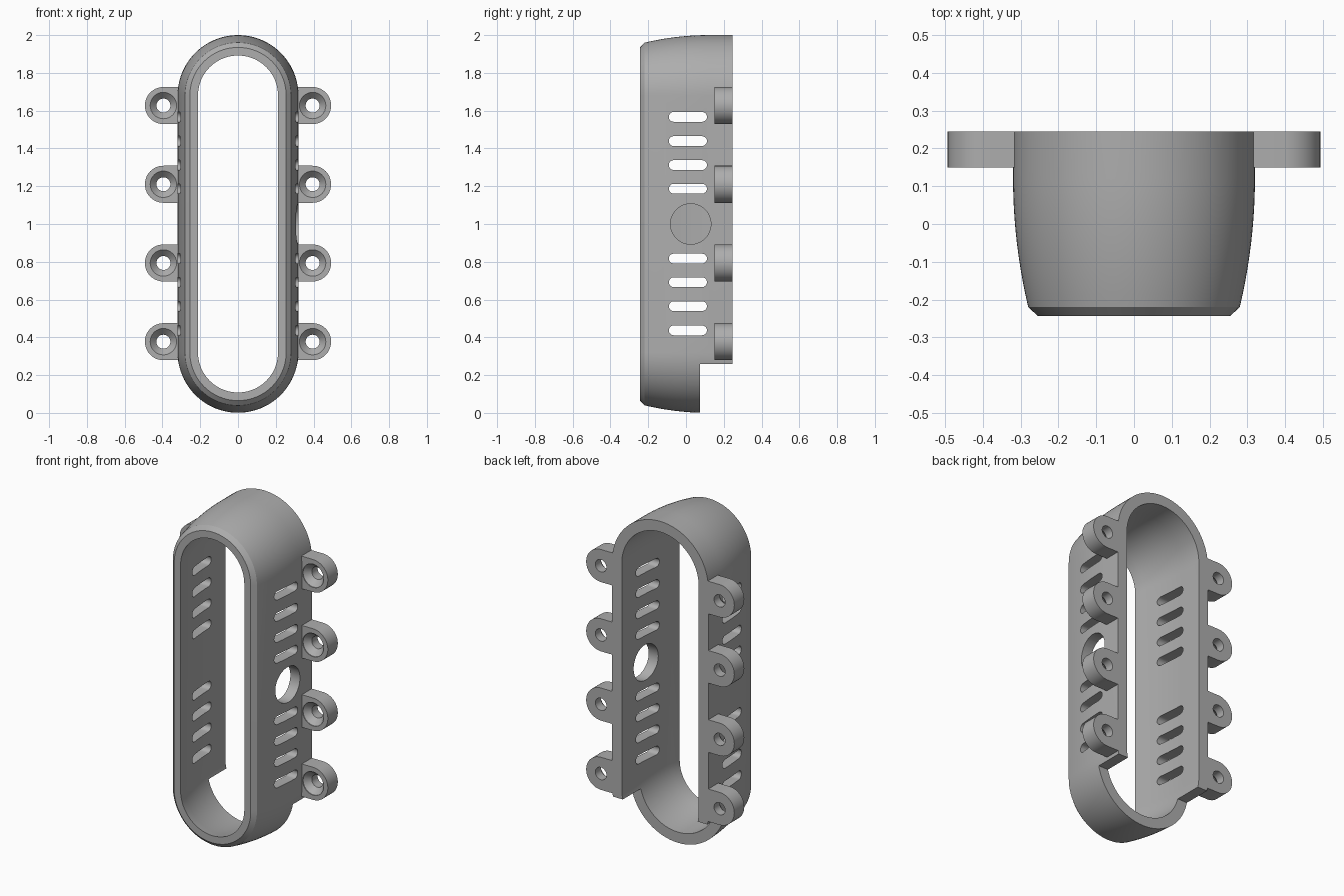
import bpy, bmesh, math
from mathutils import Vector

cube = bpy.data.objects.get("Cube")
if cube:
    bpy.data.objects.remove(cube)

grey = bpy.data.materials.new("plain grey")
grey.use_nodes = True
grey.diffuse_color = (0.42, 0.42, 0.42, 1)
grey.node_tree.nodes["Principled BSDF"].inputs["Base Color"].default_value = (0.42, 0.42, 0.42, 1)


def stadium(radius, half, segments):
    """Upright rounded slot outline as (u, v) pairs."""
    points = []
    for sign, start in ((1, 0), (-1, math.pi)):
        for i in range(segments + 1):
            a = start + math.pi * i / segments
            points.append((radius * math.cos(a), sign * half + radius * math.sin(a)))
    return points


def circle(radius, segments=48):
    return [(radius * math.cos(math.tau * i / segments),
             radius * math.sin(math.tau * i / segments)) for i in range(segments)]


def loft(bm, loops, closed=False):
    """Skin a list of 3D loops; cap the ends, or join the last to the first."""
    rings = [[bm.verts.new(p) for p in loop] for loop in loops]
    n = len(rings[0])
    pairs = list(zip(rings, rings[1:])) + ([(rings[-1], rings[0])] if closed else [])
    for a, b in pairs:
        for i in range(n):
            j = (i + 1) % n
            bm.faces.new((a[i], a[j], b[j], b[i]))
    if not closed:
        bm.faces.new(rings[0])
        bm.faces.new(rings[-1])


def finish(bm, name):
    bmesh.ops.recalc_face_normals(bm, faces=bm.faces)
    mesh = bpy.data.meshes.new(name)
    bm.to_mesh(mesh)
    bm.free()
    mesh.materials.append(grey)
    obj = bpy.data.objects.new(name, mesh)
    bpy.context.collection.objects.link(obj)
    return obj


def activate(obj):
    bpy.ops.object.select_all(action='DESELECT')
    obj.select_set(True)
    bpy.context.view_layer.objects.active = obj


def cut(obj, cutter):
    mod = obj.modifiers.new("cut", 'BOOLEAN')
    mod.operation, mod.solver, mod.object = 'DIFFERENCE', 'EXACT', cutter
    activate(obj)
    bpy.ops.object.modifier_apply(modifier=mod.name)
    bpy.data.objects.remove(cutter)


# Housing: a bowed rounded-slot ring with a chamfered front rim
FRONT, BACK, HALF = -0.243, 0.245, 0.68


def bow(y):
    return 0.32 - 0.04 * (max(0, 0.12 - y) / 0.34) ** 2


steps = [-0.22 + 0.34 * i / 10 for i in range(11)] + [BACK]
profile = [(0.212, FRONT), (0.255, FRONT)]
profile += [(bow(y), y) for y in steps]
profile += [(bow(y) - 0.064, y) for y in reversed(steps)]
bm = bmesh.new()
loft(bm, [[(u, y, v + 1) for u, v in stadium(r, HALF, 40)] for r, y in profile], closed=True)
housing = finish(bm, "housing")

# Vent slots through both side walls, and a round port in the left wall
bm = bmesh.new()
for offset in (0.185, 0.31, 0.437, 0.565):
    for side in (-1, 1):
        loft(bm, [[(x, 0.01 + v, 1.002 + side * offset + u) for u, v in stadium(0.026, 0.075, 10)]
                  for x in (-0.5, 0.5)])
loft(bm, [[(x, 0.025 + u, 1 + v) for u, v in circle(0.107)] for x in (0.1, 0.5)])
cut(housing, finish(bm, "vent_cutter"))

# Step removed from the lower back edge
bm = bmesh.new()
loft(bm, [[(x, 0.075, z), (x, 0.4, z), (x, 0.4, z + 0.36), (x, 0.075, z + 0.36)]
          for x in (-0.5, 0.5) for z in (-0.1,)])
cut(housing, finish(bm, "step_cutter"))

# Mounting lug: rounded tab with a countersunk screw hole
CX, CZ, R = 0.395, 0.377, 0.098
outline = [(0.31, CZ - R)]
outline += [(CX + R * math.sin(math.pi * i / 24), CZ - R * math.cos(math.pi * i / 24))
            for i in range(25)]
outline += [(0.31, CZ + R)]
bm = bmesh.new()
loft(bm, [[(x, y, z) for x, z in outline] for y in (0.15, BACK)])
lugs = finish(bm, "mounting_lugs")

bm = bmesh.new()
loft(bm, [[(CX + u, y, CZ + v) for u, v in circle(r, 32)]
          for r, y in ((0.07, 0.1), (0.07, 0.155), (0.037, 0.19), (0.037, 0.3))])
cut(lugs, finish(bm, "screw_cutter"))

# Four lugs up each side
array = lugs.modifiers.new("column", 'ARRAY')
array.count = 4
array.use_relative_offset = False
array.use_constant_offset = True
array.constant_offset_displace = Vector((0, 0, 0.4167))
lugs.modifiers.new("both_sides", 'MIRROR')
for mod in list(lugs.modifiers):
    activate(lugs)
    bpy.ops.object.modifier_apply(modifier=mod.name)

for obj in (housing, lugs):
    activate(obj)
    bpy.ops.object.shade_smooth_by_angle(angle=math.radians(25))
